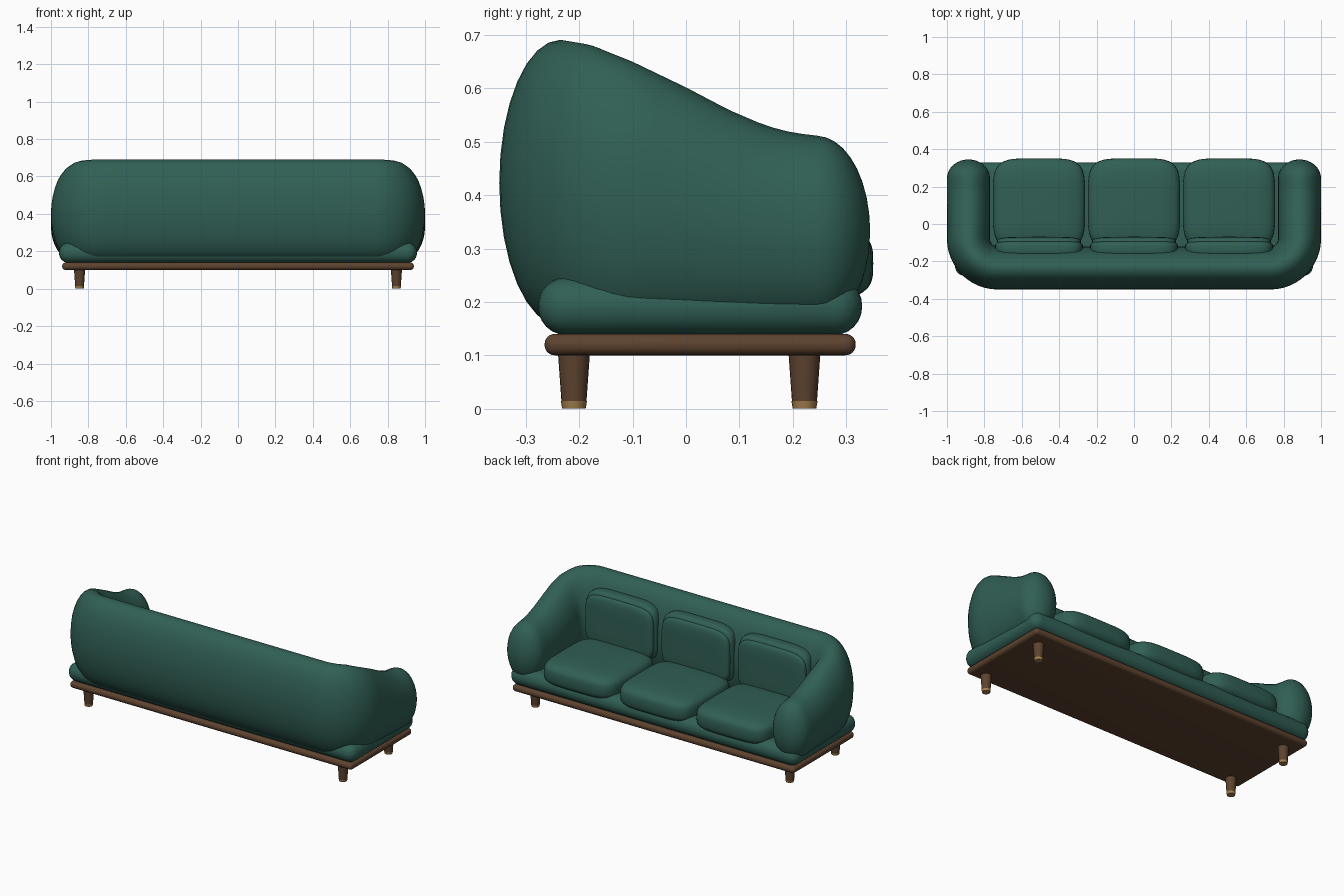
import bpy, bmesh, math
from mathutils import Vector

if "Cube" in bpy.data.objects:
    bpy.data.objects.remove(bpy.data.objects["Cube"])


def material(name, rgb):
    m = bpy.data.materials.new(name)
    m.use_nodes = True
    m.diffuse_color = (*rgb, 1)
    m.node_tree.nodes["Principled BSDF"].inputs["Base Color"].default_value = (*rgb, 1)
    return m


GREEN = material("green fabric", (0.03, 0.115, 0.09))
WOOD = material("walnut wood", (0.11, 0.056, 0.028))
BRASS = material("brass", (0.36, 0.21, 0.075))


def finish(bm, name, mat):
    bmesh.ops.recalc_face_normals(bm, faces=bm.faces)
    mesh = bpy.data.meshes.new(name)
    bm.to_mesh(mesh)
    bm.free()
    mesh.materials.append(mat)
    ob = bpy.data.objects.new(name, mesh)
    bpy.context.collection.objects.link(ob)
    bpy.ops.object.select_all(action='DESELECT')
    ob.select_set(True)
    bpy.context.view_layer.objects.active = ob
    bpy.ops.object.shade_smooth_by_angle(angle=math.radians(40))
    return ob


def rounded_box(name, lo, hi, radius, mat):
    lo, hi = Vector(lo), Vector(hi)
    bm = bmesh.new()
    bmesh.ops.create_cube(bm, size=1)
    for v in bm.verts:
        v.co = (lo + hi) / 2 + v.co * (hi - lo)
    bmesh.ops.bevel(bm, geom=bm.edges[:], offset=radius, segments=6,
                    profile=0.5, affect='EDGES')
    finish(bm, name, mat)


def spow(c, e):
    return math.copysign(abs(c) ** e, c)


def pillow(name, center, half, square, puff, upright=False):
    """Soft cushion: a squared-off ellipsoid, flat axis z (or y when upright)."""
    bm = bmesh.new()
    bmesh.ops.create_uvsphere(bm, u_segments=48, v_segments=24, radius=1)
    for v in bm.verts:
        x, y, z = v.co
        flat, turn = math.hypot(x, y), math.atan2(y, x)
        ring = spow(flat, puff)
        p = Vector((ring * spow(math.cos(turn), square),
                    ring * spow(math.sin(turn), square), spow(z, puff)))
        if upright:
            p = Vector((p.x, -p.z, p.y))
        v.co = Vector(center) + p * Vector(half)
    finish(bm, name, GREEN)


def cone(name, x, y, z0, z1, r0, r1, mat):
    bm = bmesh.new()
    bmesh.ops.create_cone(bm, cap_ends=True, segments=20, radius1=r0, radius2=r1, depth=z1 - z0)
    bmesh.ops.translate(bm, verts=bm.verts, vec=(x, y, (z0 + z1) / 2))
    finish(bm, name, mat)


# Wooden plinth and padded base
rounded_box("plinth", (-0.94, -0.265, 0.1), (0.94, 0.318, 0.14), 0.019, WOOD)
rounded_box("padded_base", (-0.957, -0.277, 0.138), (0.957, 0.33, 0.246), 0.052, GREEN)

# Legs with brass tips
for sx, side in ((-1, "right"), (1, "left")):
    for y, end in ((-0.21, "back"), (0.222, "front")):
        cone(f"{end}_{side}_leg", sx * 0.847, y, 0.014, 0.105, 0.0235, 0.03, WOOD)
        cone(f"{end}_{side}_leg_tip", sx * 0.847, y, 0, 0.014, 0.022, 0.0245, BRASS)

# Wraparound back and arms: an oval section swept along a U-shaped path
ARM_X, BACK_Y, BEND, TIP_Y = 0.885, -0.235, 0.155, 0.245
HALF_W, BOTTOM, CAP = 0.115, 0.155, 0.1
TOP_LINE = [(-0.24, 0.692), (-0.18, 0.682), (-0.1, 0.65), (0, 0.602),
            (0.08, 0.56), (0.15, 0.53), (0.2, 0.517), (0.25, 0.511)]


def top_height(y):
    if y <= TOP_LINE[0][0]:
        return TOP_LINE[0][1]
    for (y0, h0), (y1, h1) in zip(TOP_LINE, TOP_LINE[1:]):
        if y <= y1:
            return h0 + (h1 - h0) * (y - y0) / (y1 - y0)
    return TOP_LINE[-1][1]


# Stations on the left half: position, outward direction, section scale
half_path = []
for i in range(9):
    t = math.pi / 2 * (1 - i / 9) * 0.985
    half_path.append((ARM_X, TIP_Y + CAP * math.sin(t), 0.0, math.cos(t)))
bend_x, bend_y = ARM_X - BEND, BACK_Y + BEND
for i in range(13):
    half_path.append((ARM_X, TIP_Y + (bend_y - TIP_Y) * i / 12, 0.0, 1.0))
for i in range(1, 13):
    a = math.pi / 2 * i / 12
    half_path.append((bend_x + BEND * math.cos(a), bend_y - BEND * math.sin(a), a, 1.0))
for i in range(1, 4):
    half_path.append((bend_x * (1 - i / 4), BACK_Y, math.pi / 2, 1.0))
path = half_path + [(0, BACK_Y, math.pi / 2, 1.0)]
path += [(-x, y, math.pi - a, s) for x, y, a, s in reversed(half_path)]

bm = bmesh.new()
rings = []
SIDES = 32
for x, y, a, s in path:
    top = top_height(y)
    mid, half_h = (top + BOTTOM) / 2, (top - BOTTOM) / 2
    ring = []
    for k in range(SIDES):
        t = math.tau * k / SIDES
        out = HALF_W * s * math.cos(t)
        ring.append(bm.verts.new((x + out * math.cos(a), y - out * math.sin(a),
                                  mid + half_h * s * math.sin(t))))
    rings.append(ring)
for r0, r1 in zip(rings, rings[1:]):
    for k in range(SIDES):
        n = (k + 1) % SIDES
        bm.faces.new((r0[k], r0[n], r1[n], r1[k]))
for ring in (rings[0], rings[-1]):
    bm.faces.new(ring)
finish(bm, "wraparound_back_and_arms", GREEN)

# Seat and back cushions, three of each
for x, place in ((-0.508, "right"), (0, "middle"), (0.508, "left")):
    pillow(f"{place}_seat_cushion", (x, 0.108, 0.272), (0.247, 0.243, 0.078), 0.42, 0.55)
    pillow(f"{place}_back_cushion", (x, -0.132, 0.45), (0.236, 0.05, 0.172), 0.42, 0.5, True)
    pillow(f"{place}_back_cushion_panel", (x, -0.1, 0.445), (0.225, 0.032, 0.158), 0.42, 0.5, True)
